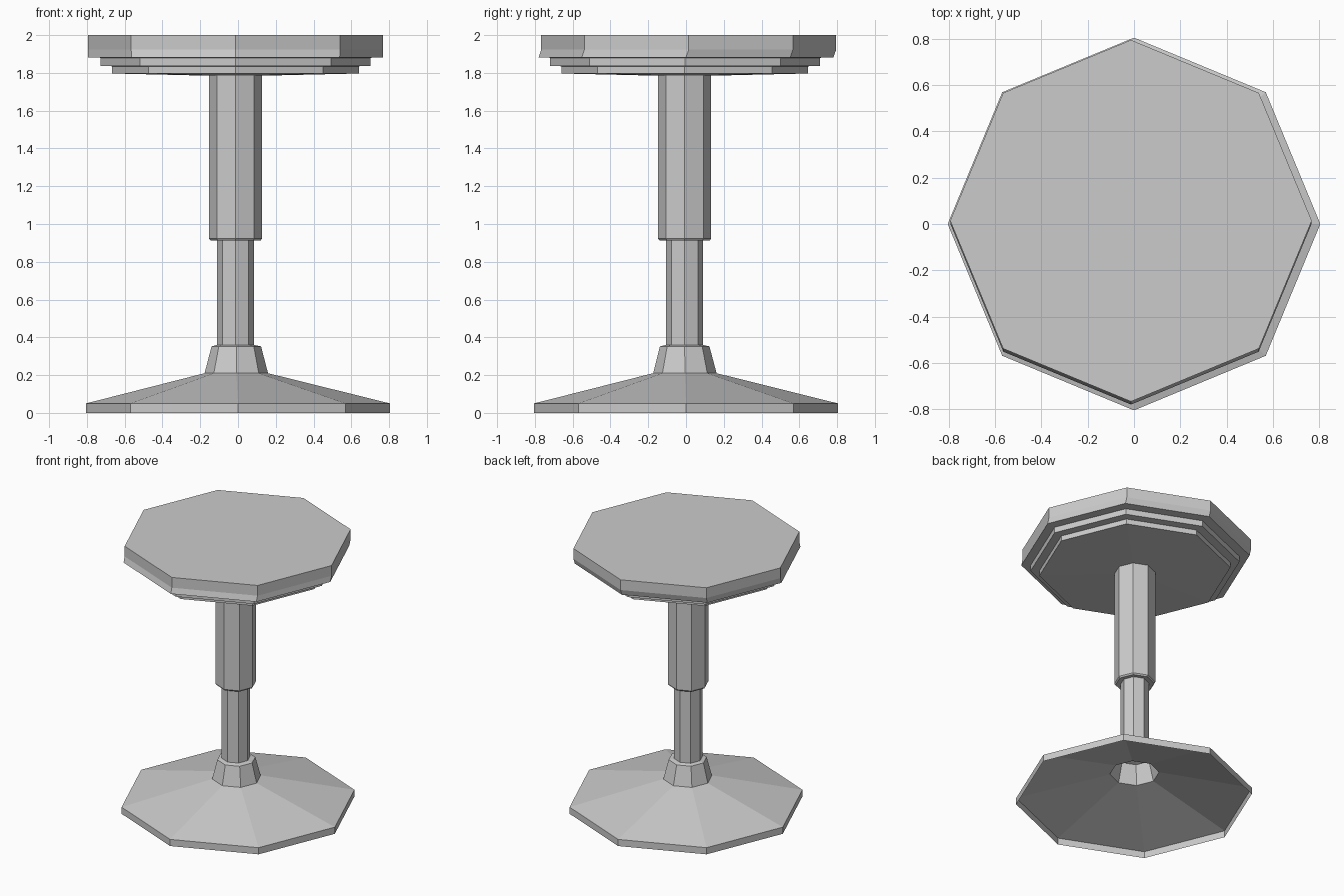
import bpy, bmesh
from math import cos, sin, pi

if "Cube" in bpy.data.objects:
    bpy.data.objects.remove(bpy.data.objects["Cube"])

SIDES = 8


def loft(name, rings, cap_end=False):
    """Join octagonal rings (z, radius, centre x, centre y) listed from bottom to top."""
    bm = bmesh.new()
    loops = []
    for z, r, cx, cy in rings:
        loops.append([bm.verts.new((cx + r * cos(2 * pi * i / SIDES),
                                    cy + r * sin(2 * pi * i / SIDES), z))
                      for i in range(SIDES)])
    for a, b in zip(loops, loops[1:]):
        for i in range(SIDES):
            j = (i + 1) % SIDES
            bm.faces.new((a[i], a[j], b[j], b[i]))
    if cap_end:
        bm.faces.new(loops[-1])
    me = bpy.data.meshes.new(name)
    bm.to_mesh(me)
    bm.free()
    ob = bpy.data.objects.new(name, me)
    bpy.context.collection.objects.link(ob)
    return ob


# The stem and seat sit slightly off the centre of the foot
X, Y = -0.013, -0.007

# Hollow flared foot, open underneath, with its collar
loft("foot", [(0, 0.805, 0, 0), (0.05, 0.805, 0, 0), (0.21, 0.168, -0.009, -0.006)])
loft("collar", [(0.21, 0.168, -0.009, -0.006), (0.352, 0.131, -0.009, -0.007),
                (0.36, 0.098, X, Y)])

# Telescopic stem: thin post inside a wider sleeve
loft("post", [(0.36, 0.098, X, Y), (0.915, 0.098, X, Y)])
loft("sleeve", [(0.915, 0.098, X, Y), (0.912, 0.132, X, Y), (0.922, 0.14, X, Y),
                (1.785, 0.14, X, Y)])

# Stepped support plates under the seat
loft("seat_support", [(1.785, 0.14, X, Y), (1.797, 0.653, X, Y), (1.835, 0.653, X, Y),
                      (1.837, 0.714, X, -0.005), (1.88, 0.714, X, -0.005)])

# Seat with its top leaning slightly back
loft("seat", [(1.88, 0.714, X, -0.005), (1.882, 0.78, X, 0),
              (1.923, 0.781, X, 0.014), (2.0, 0.781, X, 0.014)], cap_end=True)
